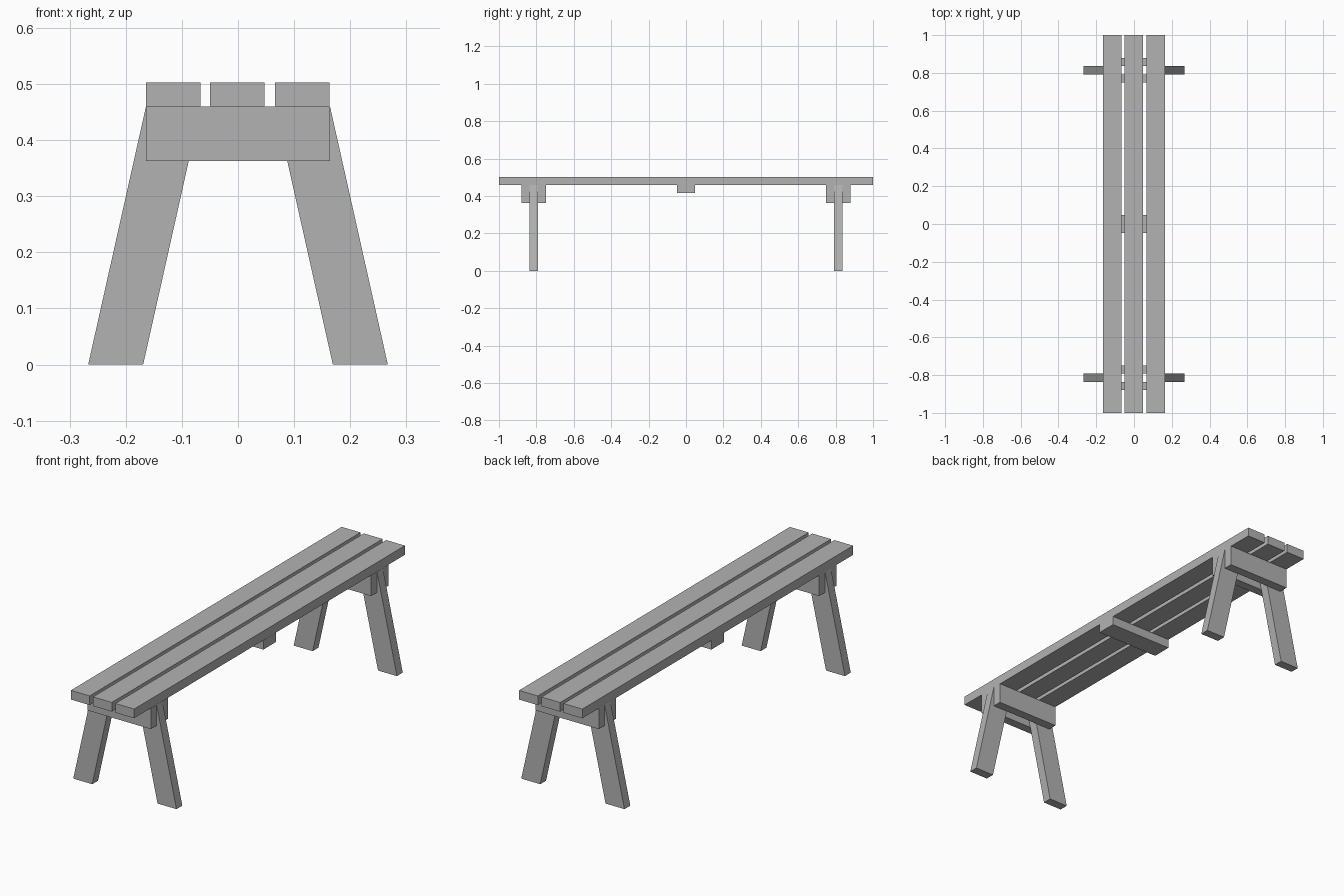
import bpy
import bmesh

cube = bpy.data.objects.get("Cube")
if cube:
    bpy.data.objects.remove(cube, do_unlink=True)

# Single plain grey for all timber
grey = bpy.data.materials.new("grey_timber")
grey.use_nodes = True
colour = (0.45, 0.45, 0.45, 1)
grey.diffuse_color = colour
grey.node_tree.nodes["Principled BSDF"].inputs["Base Color"].default_value = colour

SEAT_TOP, SEAT_BASE = 0.503, 0.46
HALF_WIDTH = 0.164
BOARD = 0.097       # board width
THICK = 0.043       # board thickness
LEG_Y = 0.814       # distance of each leg frame from the middle


def extrude_profile(name, profile, y, depth):
    """Solid board from an outline in x and z, centred on y."""
    bm = bmesh.new()
    face = bm.faces.new([bm.verts.new((x, y - depth / 2, z)) for x, z in profile])
    result = bmesh.ops.extrude_face_region(bm, geom=[face])
    moved = [v for v in result["geom"] if isinstance(v, bmesh.types.BMVert)]
    bmesh.ops.translate(bm, verts=moved, vec=(0, depth, 0))
    bmesh.ops.recalc_face_normals(bm, faces=bm.faces)
    mesh = bpy.data.meshes.new(name)
    bm.to_mesh(mesh)
    bm.free()
    mesh.materials.append(grey)
    obj = bpy.data.objects.new(name, mesh)
    bpy.context.collection.objects.link(obj)
    return obj


def board(name, x0, x1, z0, z1, y, depth):
    return extrude_profile(name, [(x0, z0), (x1, z0), (x1, z1), (x0, z1)], y, depth)


# Three long seat slats
for side, x in (("right", -0.1155), ("middle", -0.001), ("left", 0.1145)):
    board(f"seat_slat_{side}", x - BOARD / 2, x + BOARD / 2,
          SEAT_BASE, SEAT_TOP, 0, 2)

# Batten under the middle of the seat
board("middle_batten", -HALF_WIDTH, HALF_WIDTH, SEAT_BASE - THICK, SEAT_BASE, 0, 0.094)

# Splayed legs, clamped between a pair of crossbars at each end
for end, sy in (("front", -1), ("back", 1)):
    for place, offset in (("inner", -THICK), ("outer", THICK)):
        board(f"{end}_{place}_crossbar", -HALF_WIDTH, HALF_WIDTH,
              SEAT_BASE - BOARD, SEAT_BASE, sy * (LEG_Y + offset), THICK)
    for side, sx in (("right", -1), ("left", 1)):
        outline = [(0.169, 0), (0.267, 0), (HALF_WIDTH, SEAT_BASE), (0.066, SEAT_BASE)]
        extrude_profile(f"{end}_{side}_leg", [(sx * x, z) for x, z in outline],
                        sy * LEG_Y, THICK)
